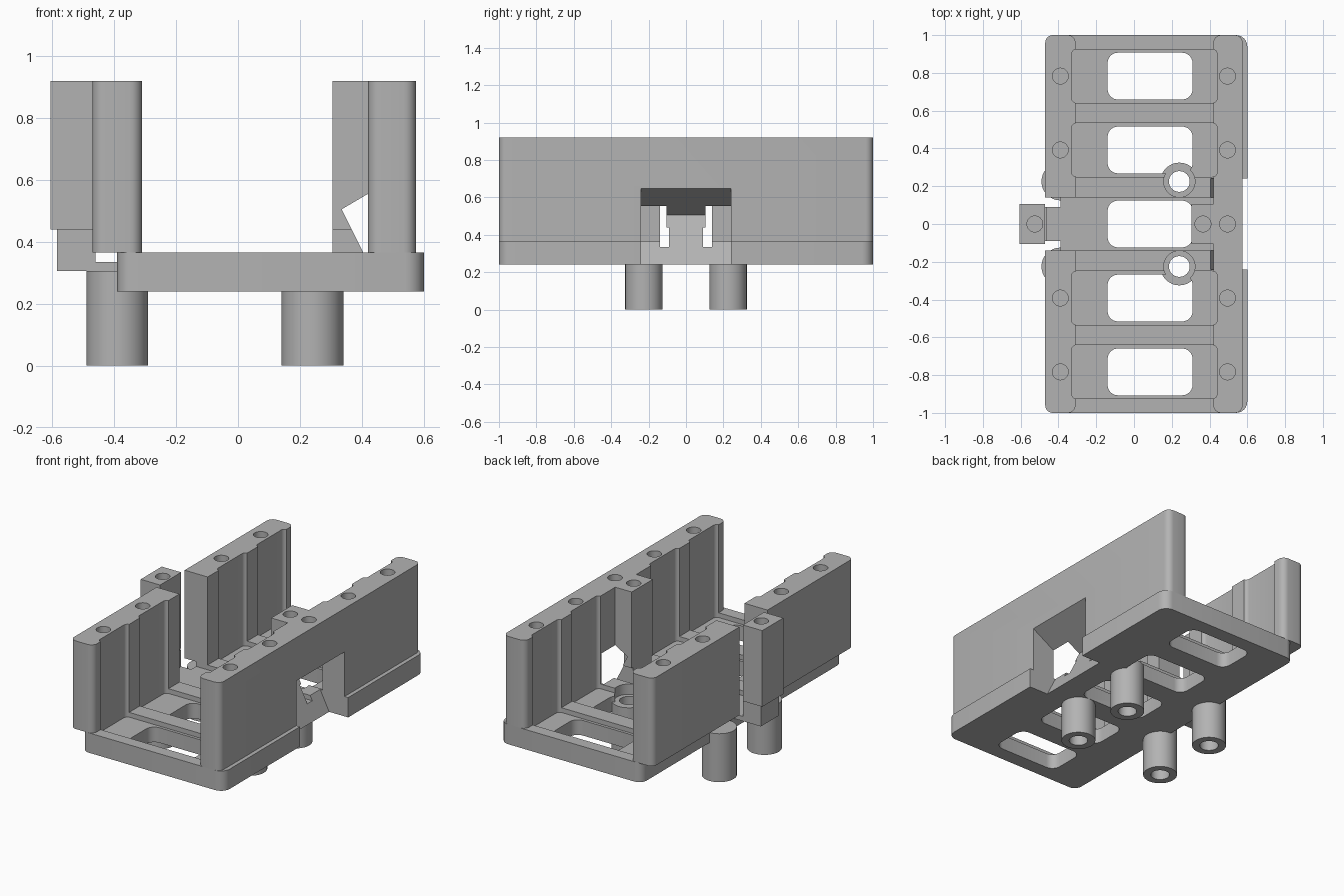
import bpy, bmesh
from math import pi, cos, sin
from mathutils import Matrix

cube = bpy.data.objects.get("Cube")
if cube:
    bpy.data.objects.remove(cube)

GREY = (0.45, 0.45, 0.45, 1)
mat = bpy.data.materials.new("matte grey")
mat.use_nodes = True
mat.diffuse_color = GREY
mat.node_tree.nodes["Principled BSDF"].inputs["Base Color"].default_value = GREY

FLOOR, DECK, TRAY, TOP = 0.24, 0.365, 0.335, 0.92


def prism(name, outline, lo, hi, along_y=False):
    """Extrude an outline along z, or an x-z outline along y."""
    bm = bmesh.new()
    face = bm.faces.new([bm.verts.new((x, v, 0)) for x, v in outline])
    grown = bmesh.ops.extrude_face_region(bm, geom=[face])["geom"]
    new = [g for g in grown if isinstance(g, bmesh.types.BMVert)]
    for v in bm.verts:
        v.co.z = lo
    for v in new:
        v.co.z = hi
    if along_y:
        bm.transform(Matrix.Rotation(pi / 2, 4, 'X') @ Matrix.Scale(-1, 4, (0, 0, 1)))
    bmesh.ops.recalc_face_normals(bm, faces=bm.faces)
    mesh = bpy.data.meshes.new(name)
    bm.to_mesh(mesh)
    bm.free()
    mesh.materials.append(mat)
    obj = bpy.data.objects.new(name, mesh)
    bpy.context.collection.objects.link(obj)
    return obj


def rounded(x0, x1, y0, y1, left=0.0, right=0.0, steps=6):
    """Rectangle outline with a corner radius for each x side."""
    pts = []
    for x, y, r, start in ((x1, y1, right, 0), (x0, y1, left, 1),
                           (x0, y0, left, 2), (x1, y0, right, 3)):
        if r == 0:
            pts.append((x, y))
            continue
        cx = x - r if x == x1 else x + r
        cy = y - r if y == y1 else y + r
        for i in range(steps + 1):
            a = (start + i / steps) * pi / 2
            pts.append((cx + r * cos(a), cy + r * sin(a)))
    return pts


def slab(name, x0, x1, y0, y1, z0, z1, left=0.0, right=0.0):
    return prism(name, rounded(x0, x1, y0, y1, left, right), z0, z1)


def rod(name, x, y, r, z0, z1, n=32):
    ring = [(x + r * cos(2 * pi * i / n), y + r * sin(2 * pi * i / n)) for i in range(n)]
    return prism(name, ring, z0, z1)


def cut(obj, *cutters):
    """Subtract each cutter, bake the result and drop the cutters."""
    for c in cutters:
        c.hide_render = True
        m = obj.modifiers.new("cut", 'BOOLEAN')
        m.operation, m.solver, m.object = 'DIFFERENCE', 'EXACT', c
    bpy.context.view_layer.update()
    baked = bpy.data.meshes.new_from_object(obj.evaluated_get(bpy.context.evaluated_depsgraph_get()))
    obj.modifiers.clear()
    obj.data = baked
    for c in cutters:
        bpy.data.objects.remove(c)


def wedge(half):
    """Sloped latch opening on the right side."""
    return prism("wedge", [(0.335, 0.505), (0.70, 0.72), (0.70, 0.14), (0.5175, 0.14)],
                 -half, half, along_y=True)


def pockets(z0, z1):
    """Four rounded cell bays reaching slightly into both walls."""
    return [slab("bay", -0.33, 0.44, s * c - 0.142, s * c + 0.142, z0, z1, 0.025, 0.025)
            for s in (-1, 1) for c in (0.392, 0.783)]


# Base tray with bays, windows and latch opening
base = slab("base_tray", -0.39, 0.60, -1, 1, FLOOR, DECK, 0.05, 0.06)
windows = [slab("window", -0.14, 0.31, c - 0.124, c + 0.124, 0.1, 0.5, 0.055, 0.055)
           for c in (-0.783, -0.392, 0, 0.392, 0.783)]
cut(base, *pockets(TRAY, 0.5), slab("middle_bay", -0.5, 0.43, -0.14, 0.14, TRAY, 0.5),
    *windows, wedge(0.24),
    *[rod("bore", 0.24, s * 0.225, 0.083, 0.2, 0.5) for s in (-1, 1)])

# Side walls with bay recesses and screw holes
HOLES = (-0.783, -0.392, 0.392, 0.783)
left_walls = []
for s, side in ((-1, "front"), (1, "back")):
    y0, y1 = sorted((s * 0.14, s * 1.0))
    wall = slab("right_side_wall_" + side, -0.47, -0.31, y0, y1, DECK, TOP)
    bm = bmesh.new()
    bm.from_mesh(wall.data)
    ends = [e for e in bm.edges if all(abs(v.co.y) > 0.99 for v in e.verts)
            and abs(e.verts[0].co.z - e.verts[1].co.z) > 0.1]
    bmesh.ops.bevel(bm, geom=ends, offset=0.04, segments=6, profile=0.5, affect='EDGES')
    bm.to_mesh(wall.data)
    bm.free()
    cut(wall, *pockets(0.3, 1.0),
        *[rod("hole", -0.39, y, 0.042, 0.75, 1.0) for y in HOLES if y * s > 0])
    left_walls.append(wall)

right_wall = slab("left_side_wall", 0.42, 0.575, -1, 1, DECK, TOP, 0.04, 0.04)
cut(right_wall, *pockets(0.3, 1.0), wedge(0.24),
    *[rod("hole", 0.495, y, 0.042, 0.75, 1.0) for y in HOLES + (0,)])

# Inner latch block, narrower at its foot
inner = slab("inner_latch_block", 0.305, 0.43, -0.105, 0.105, 0.44, TOP)
cut(inner, wedge(0.3), rod("hole", 0.365, 0, 0.042, 0.75, 1.0))
foot = slab("inner_latch_foot", 0.305, 0.43, -0.09, 0.09, TRAY - 0.02, 0.44)
cut(foot, wedge(0.3))

# Outer latch block on a tongue
outer = slab("outer_latch_block", -0.605, -0.47, -0.105, 0.105, 0.44, TOP)
cut(outer, rod("hole", -0.525, 0, 0.042, 0.75, 1.0))
slab("outer_latch_foot", -0.585, -0.46, -0.09, 0.09, 0.305, 0.44)
slab("latch_tongue", -0.47, -0.38, -0.09, 0.09, 0.305, TRAY)

# Hollow legs
for s, side in ((-1, "front"), (1, "back")):
    leg = rod("right_leg_" + side, -0.39, s * 0.225, 0.10, 0, 0.305)
    cut(leg, rod("bore", -0.39, s * 0.225, 0.055, -0.1, 0.28))
    leg = rod("left_leg_" + side, 0.24, s * 0.225, 0.10, 0, 0.30)
    cut(leg, rod("bore", 0.24, s * 0.225, 0.055, -0.1, 0.5))

# Smooth shading with crisp edges
bpy.ops.object.select_all(action='DESELECT')
for o in bpy.context.collection.objects:
    if o.type == 'MESH':
        o.select_set(True)
        bpy.context.view_layer.objects.active = o
bpy.ops.object.shade_smooth_by_angle()
